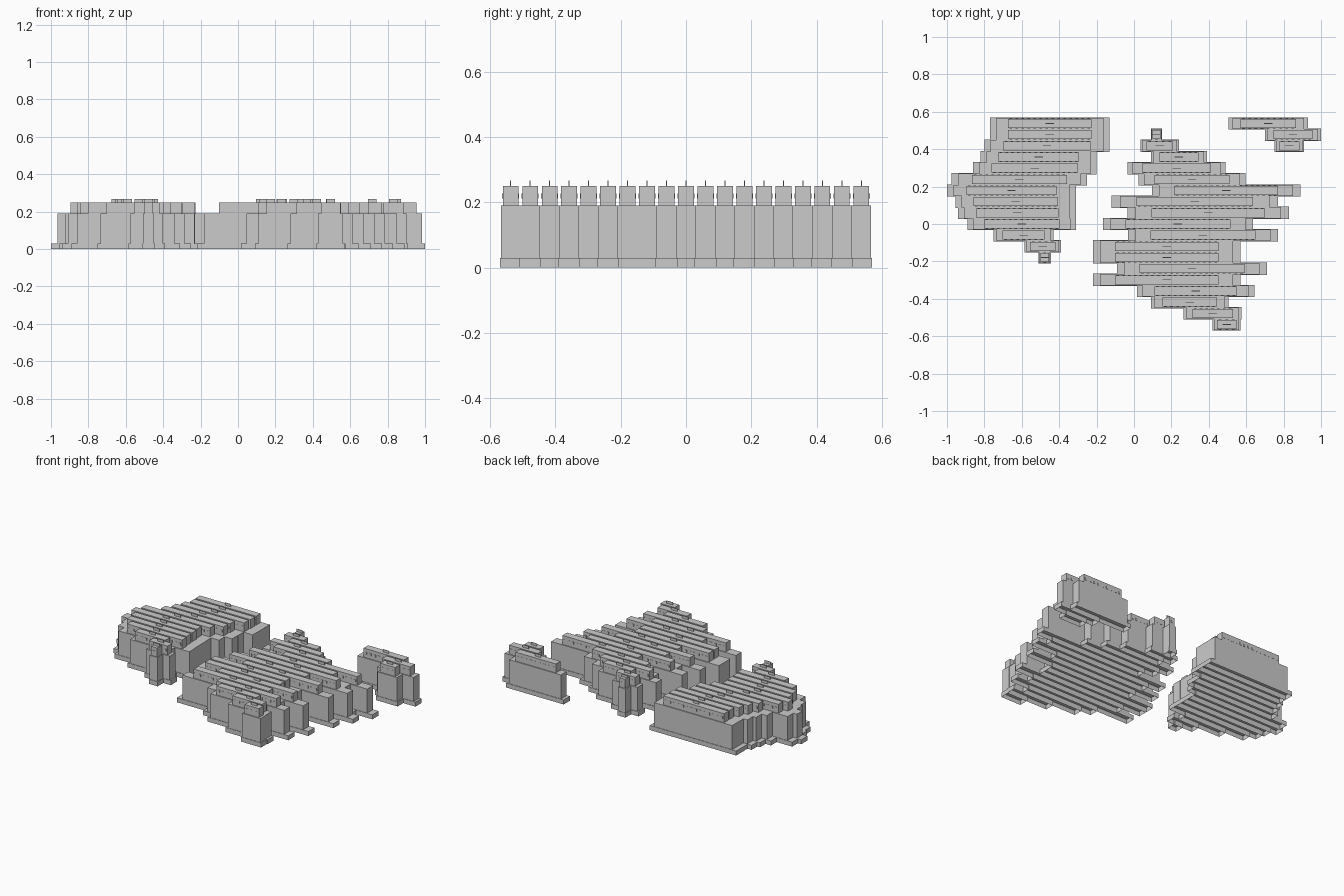
import bpy, bmesh
from mathutils import Matrix

if "Cube" in bpy.data.objects:
    bpy.data.objects.remove(bpy.data.objects["Cube"])

PITCH = 0.0597

# Each cluster: first row index, then (left, right) extent of each row from back to front
CLUSTERS = {
    "left": (0, [(-.77, -.13), (-.77, -.13), (-.80, -.13), (-.82, -.20), (-.86, -.20),
                 (-.975, -.25), (-1, -.31), (-.955, -.31), (-.94, -.31), (-.89, -.31),
                 (-.75, -.43), (-.585, -.39), (-.51, -.445)]),
    "middle": (1, [(.09, .15), (.035, .24), (.09, .39), (-.035, .49), (.025, .595),
                   (.095, .89), (-.12, .77), (-.035, .83), (-.165, .635), (-.033, .77),
                   (-.22, .57), (-.22, .57), (-.09, .71), (-.22, .57), (.015, .645),
                   (.09, .505), (.265, .575), (.42, .57)]),
    "right": (0, [(.505, .93), (.70, 1.0), (.75, .91)]),
}

# Tier: name, length factor, depth, bottom, top
TIERS = [("plinth", 1.0, 0.066, 0.0, 0.03),
         ("wall_block", 0.9, 0.06, 0.03, 0.19),
         ("upper_storey", 0.7, 0.048, 0.19, 0.25)]


def add_box(bm, x, y, z0, z1, sx, sy):
    m = Matrix.Translation((x, y, (z0 + z1) / 2)) @ Matrix.Diagonal((sx, sy, z1 - z0, 1))
    bmesh.ops.create_cube(bm, size=1, matrix=m)


def finish(bm, name):
    me = bpy.data.meshes.new(name)
    bm.to_mesh(me)
    bm.free()
    bpy.context.collection.objects.link(bpy.data.objects.new(name, me))


for cluster, (first, extents) in CLUSTERS.items():
    rows = [((a + b) / 2, PITCH * (9 - first - i), b - a)
            for i, (a, b) in enumerate(extents)]

    # Stepped tiers of every row; the plinths are open underneath
    for tier, factor, depth, z0, z1 in TIERS:
        bm = bmesh.new()
        for x, y, length in rows:
            add_box(bm, x, y, z0, z1, length * factor, depth)
        if z0 == 0:
            floor = [f for f in bm.faces if f.calc_center_median().z < 0.001]
            bmesh.ops.delete(bm, geom=floor, context='FACES_ONLY')
        finish(bm, f"{cluster}_{tier}s")

    # Small roof fin in the middle of each row
    bm = bmesh.new()
    for x, y, length in rows:
        add_box(bm, x, y, 0.25, 0.267, 0.045, 0.003)
    finish(bm, f"{cluster}_roof_fins")

    # Shallow window strips on front and back of the upper storeys
    bm = bmesh.new()
    for x, y, length in rows:
        span = length * 0.7
        count = max(1, int(span / 0.03))
        for k in range(count):
            wx = x + span * ((k + 0.5) / count - 0.5)
            for side in (-1, 1):
                add_box(bm, wx, y + side * 0.024, 0.212, 0.228, 0.014, 0.004)
    finish(bm, f"{cluster}_windows")
